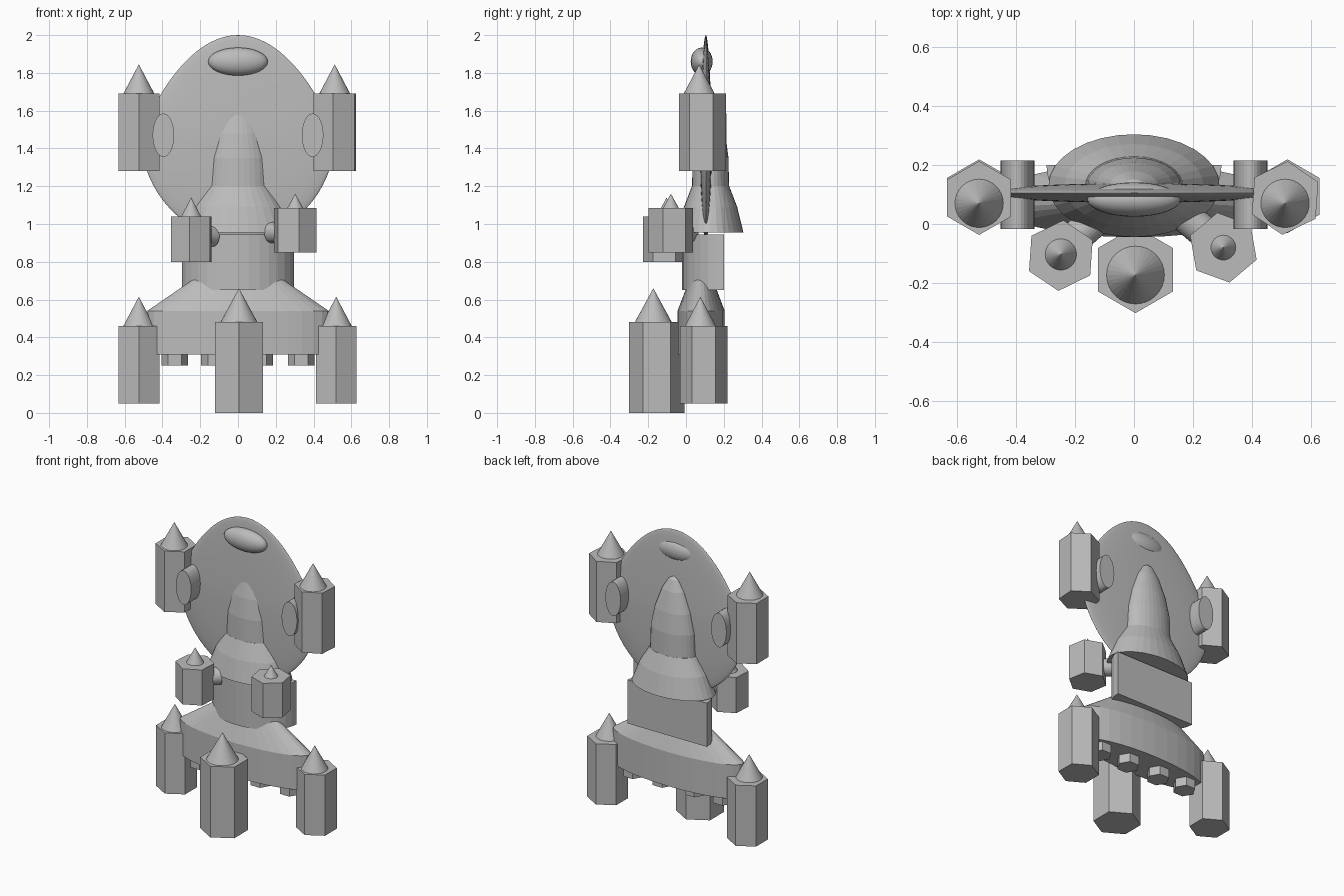
import bpy, bmesh, math
from mathutils import Vector

if "Cube" in bpy.data.objects:
    bpy.data.objects.remove(bpy.data.objects["Cube"])

grey = bpy.data.materials.new("hull_grey")
grey.use_nodes = True
grey.diffuse_color = (0.5, 0.5, 0.5, 1)
grey.node_tree.nodes["Principled BSDF"].inputs["Base Color"].default_value = (0.5, 0.5, 0.5, 1)


def finish(name, bm, loc=(0, 0, 0), smooth=False):
    bmesh.ops.remove_doubles(bm, verts=bm.verts, dist=1e-5)
    bmesh.ops.recalc_face_normals(bm, faces=bm.faces)
    mesh = bpy.data.meshes.new(name)
    bm.to_mesh(mesh)
    bm.free()
    mesh.materials.append(grey)
    ob = bpy.data.objects.new(name, mesh)
    ob.location = loc
    bpy.context.collection.objects.link(ob)
    if smooth:
        bpy.ops.object.select_all(action="DESELECT")
        ob.select_set(True)
        bpy.context.view_layer.objects.active = ob
        bpy.ops.object.shade_smooth_by_angle(angle=math.radians(30))
    return ob


def lathe(name, profile, loc=(0, 0, 0), flat=1.0, sides=32, turn=0.0, smooth=False):
    """Revolve (radius, height) points about z, squashed in y by flat."""
    bm = bmesh.new()
    rings = []
    for r, z in profile:
        ring = []
        for i in range(sides):
            a = turn + math.tau * i / sides
            ring.append(bm.verts.new((r * math.cos(a), r * flat * math.sin(a), z)))
        rings.append(ring)
    for low, high in zip(rings, rings[1:]):
        for i in range(sides):
            j = (i + 1) % sides
            bm.faces.new((low[i], low[j], high[j], high[i]))
    if profile[0][0] > 0:
        bm.faces.new(rings[0])
    if profile[-1][0] > 0:
        bm.faces.new(rings[-1])
    return finish(name, bm, loc, smooth)


def rod(name, start, end, rx, rz):
    """Cylinder between two points with an oval section."""
    axis = Vector(end) - Vector(start)
    ob = lathe(name, [(rx, 0), (rx, axis.length)], start, rz / rx)
    ob.rotation_mode = "QUATERNION"
    ob.rotation_quaternion = axis.to_track_quat("Z", "Y")
    return ob


def rocket(name, x, y, bottom, top, radius, tip, cone_r, turn=0.0, cone_shift=-0.018):
    lathe(name + "_body", [(radius, bottom), (radius, top)], (x, y, 0),
          sides=6, turn=math.radians(30 + turn))
    lathe(name + "_nose", [(cone_r, top), (0, tip)], (x, y + cone_shift, 0))


# Oval base with a conical top
lathe("base", [(0.48, 0.31), (0.48, 0.54), (0, 0.87)], (0, 0.08, 0), 0.26)

# Hexagonal nozzles under the base
for i, x in enumerate((-0.335, -0.125, 0.115, 0.335)):
    lathe(f"nozzle_{i + 1}", [(0.07, 0.25), (0.07, 0.32)], (x, 0.08, 0), sides=6)

# Torso: half oval with a flat back
bm = bmesh.new()
arc = [math.pi + math.pi * i / 16 for i in range(17)]
outline = [bm.verts.new((0.297 * math.cos(a), 0.2 + 0.22 * math.sin(a), 0.65)) for a in arc]
floor = bm.faces.new(outline)
raised = bmesh.ops.extrude_face_region(bm, geom=[floor])["geom"]
bmesh.ops.translate(bm, vec=(0, 0, 0.295),
                    verts=[v for v in raised if isinstance(v, bmesh.types.BMVert)])
finish("torso", bm)

# Flared skirt and rounded tower
lathe("skirt", [(0.29, 0.955), (0.235, 1.09), (0.165, 1.2)], (0, 0.13, 0), 0.6)
lathe("tower", [(0.17, 1.0), (0.158, 1.35), (0.13, 1.48), (0.08, 1.61),
                (0.035, 1.68), (0, 1.7)], (0, 0.13, 0), 0.6)

# Thin upright shield, with a more pointed upper half
steps = [math.sin(math.pi / 2 * i / 16) for i in range(17)]
lower = [(0.515 * math.sqrt(max(0, 1 - t ** 1.9)), 1.46 - 0.54 * t) for t in reversed(steps)]
upper = [(0.515 * math.sqrt(max(0, 1 - t ** 1.15)), 1.46 + 0.54 * t) for t in steps[1:]]
lathe("shield", lower + upper, (0, 0.105, 0), 0.064, sides=64, smooth=True)

# Oval window near the top
bm = bmesh.new()
bmesh.ops.create_uvsphere(bm, u_segments=32, v_segments=16, radius=1)
bmesh.ops.scale(bm, vec=(0.158, 0.058, 0.074), verts=bm.verts)
finish("window", bm, (0, 0.083, 1.86), True)

# Rockets on the shield and base, with the shield mounts
for side, x, turn in (("right", -0.525, 0), ("left", 0.512, -4)):
    rocket(f"upper_{side}_rocket", x, 0.088, 1.28, 1.69, 0.125, 1.845, 0.082, turn)
    mount_x = math.copysign(0.395, x)
    rod(f"{side}_mount", (mount_x, -0.017, 1.47), (mount_x, 0.215, 1.47), 0.057, 0.115)
for side, x in (("right", -0.525), ("left", 0.52)):
    rocket(f"lower_{side}_rocket", x, 0.094, 0.05, 0.46, 0.125, 0.615, 0.082)
rocket("front_rocket", 0.005, -0.155, 0, 0.48, 0.147, 0.66, 0.098)

# Small side pods on slanted arms
rocket("right_pod", -0.248, -0.107, 0.80, 1.04, 0.12, 1.14, 0.053, -4, 0.004)
rocket("left_pod", 0.303, -0.08, 0.85, 1.085, 0.12, 1.16, 0.042, 10, 0)
rod("right_arm", (-0.248, -0.09, 0.935), (-0.135, 0.01, 0.935), 0.055, 0.055)
rod("left_arm", (0.30, -0.08, 0.955), (0.175, 0.025, 0.955), 0.055, 0.055)
